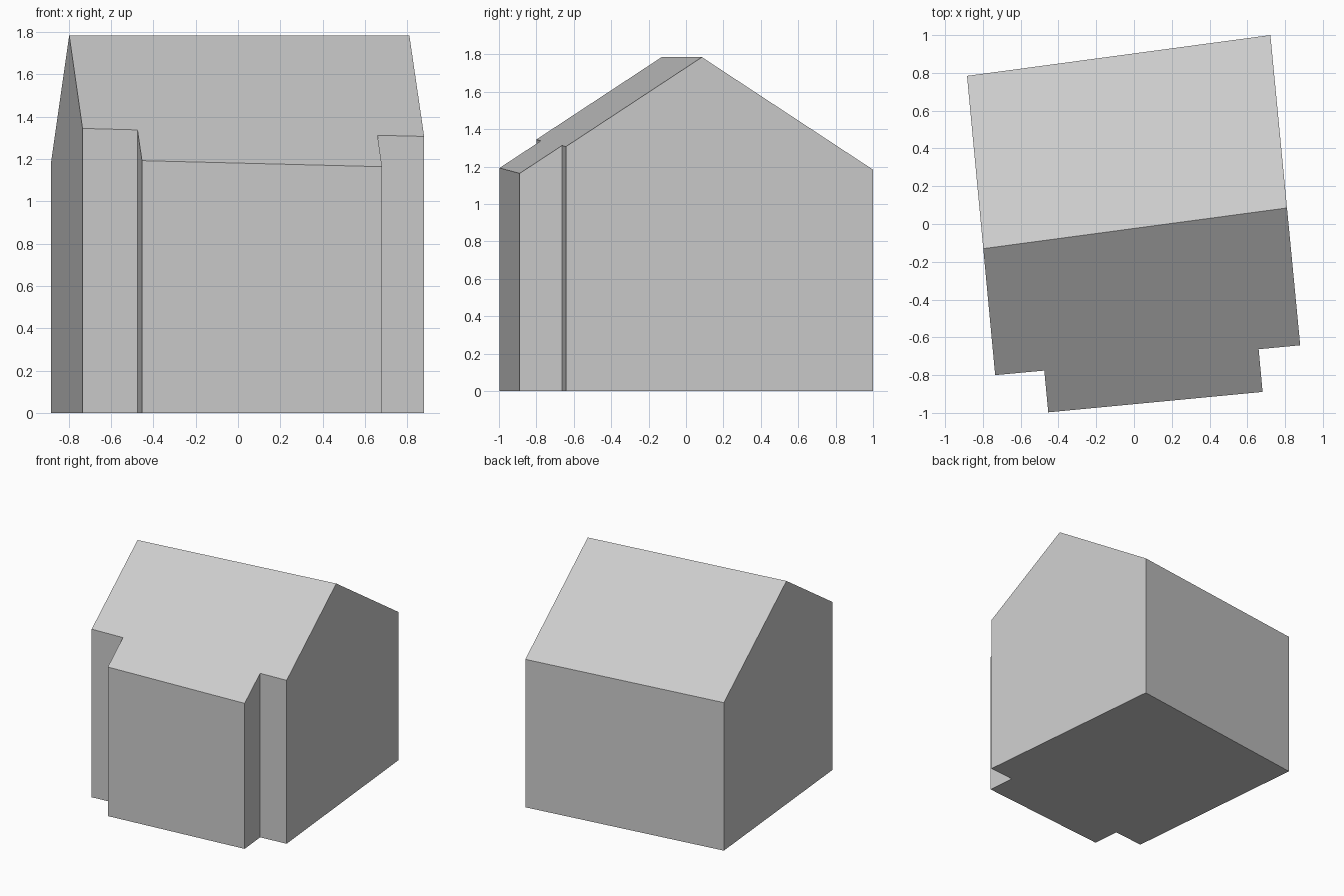
import bpy
import bmesh
from mathutils import Vector

cube = bpy.data.objects.get("Cube")
if cube:
    bpy.data.objects.remove(cube, do_unlink=True)

# One plain grey for walls and roof
grey = bpy.data.materials.new("plain_grey")
grey.use_nodes = True
colour = (0.6, 0.6, 0.6, 1.0)
grey.diffuse_color = colour
grey.node_tree.nodes["Principled BSDF"].inputs["Base Color"].default_value = colour

# Footprint with the front bay, counter-clockwise from the back left corner
FOOTPRINT = [(-0.884, 0.784), (-0.735, -0.80), (-0.475, -0.776), (-0.454, -0.997),
             (0.681, -0.889), (0.66, -0.663), (0.88, -0.642), (0.722, 1.0)]
RIDGE_HEIGHT = 1.785
PITCH = 0.655
ridge_point = Vector((-0.795, -0.13, 0))
ridge_end = Vector((0.81, 0.085, 0))
along = (ridge_end - ridge_point).normalized()
across = Vector((along.y, -along.x, 0))


def roof_height(co):
    """Height of the gable roof above a ground point."""
    return RIDGE_HEIGHT - PITCH * abs((co - ridge_point).dot(across))


# Floor, split along the ridge line
bm = bmesh.new()
bm.faces.new([bm.verts.new((x, y, 0)) for x, y in FOOTPRINT])
bmesh.ops.bisect_plane(bm, geom=bm.verts[:] + bm.edges[:] + bm.faces[:],
                       plane_co=ridge_point, plane_no=across)

# Walls and gable roof
raised = bmesh.ops.extrude_face_region(bm, geom=bm.faces[:], use_keep_orig=True)
for item in raised["geom"]:
    if isinstance(item, bmesh.types.BMVert):
        item.co.z = roof_height(item.co)
bmesh.ops.recalc_face_normals(bm, faces=bm.faces[:])
bm.normal_update()

# Merge the flat halves of the gable walls and floor, keeping the ridge
bmesh.ops.dissolve_limit(bm, angle_limit=0.02, verts=bm.verts[:], edges=bm.edges[:])
bm.normal_update()

mesh = bpy.data.meshes.new("house_body")
bm.to_mesh(mesh)
bm.free()
mesh.materials.append(grey)
house = bpy.data.objects.new("house_body", mesh)
bpy.context.collection.objects.link(house)
